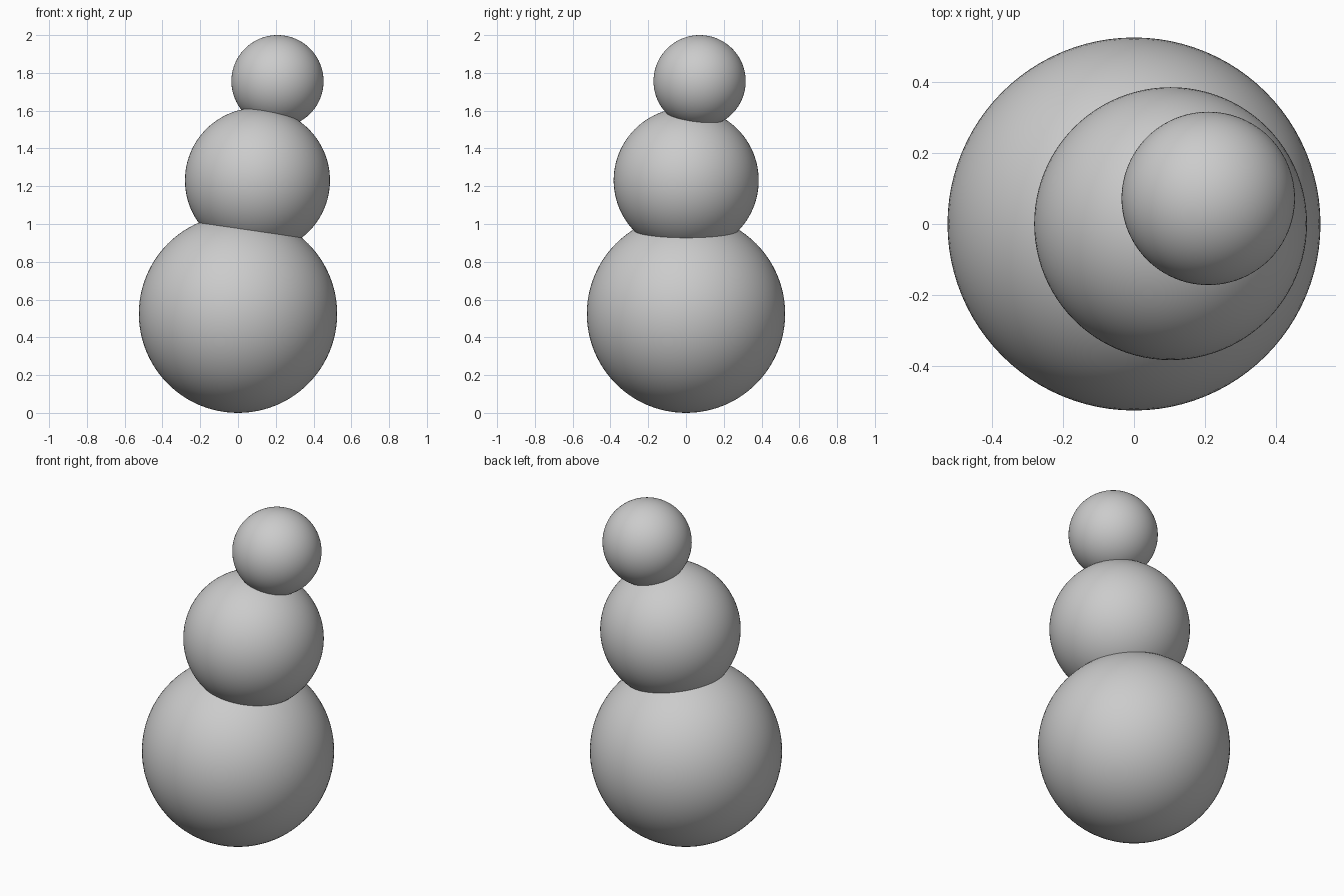
import bpy

# Remove the default cube
cube = bpy.data.objects.get("Cube")
if cube:
    bpy.data.objects.remove(cube, do_unlink=True)

# Single plain grey
grey = bpy.data.materials.new("plain_grey")
grey.use_nodes = True
colour = (0.6, 0.6, 0.6, 1)
grey.diffuse_color = colour
grey.node_tree.nodes["Principled BSDF"].inputs["Base Color"].default_value = colour


def ball(name, radius, centre):
    bpy.ops.mesh.primitive_uv_sphere_add(
        segments=96, ring_count=48, radius=radius, location=centre)
    obj = bpy.context.object
    obj.name = name
    obj.data.materials.append(grey)
    bpy.ops.object.shade_smooth()


# Three stacked balls, leaning to the left as they rise
ball("base_ball", 0.525, (0, 0, 0.525))
ball("middle_ball", 0.384, (0.103, 0.001, 1.231))
ball("head_ball", 0.244, (0.209, 0.072, 1.756))
